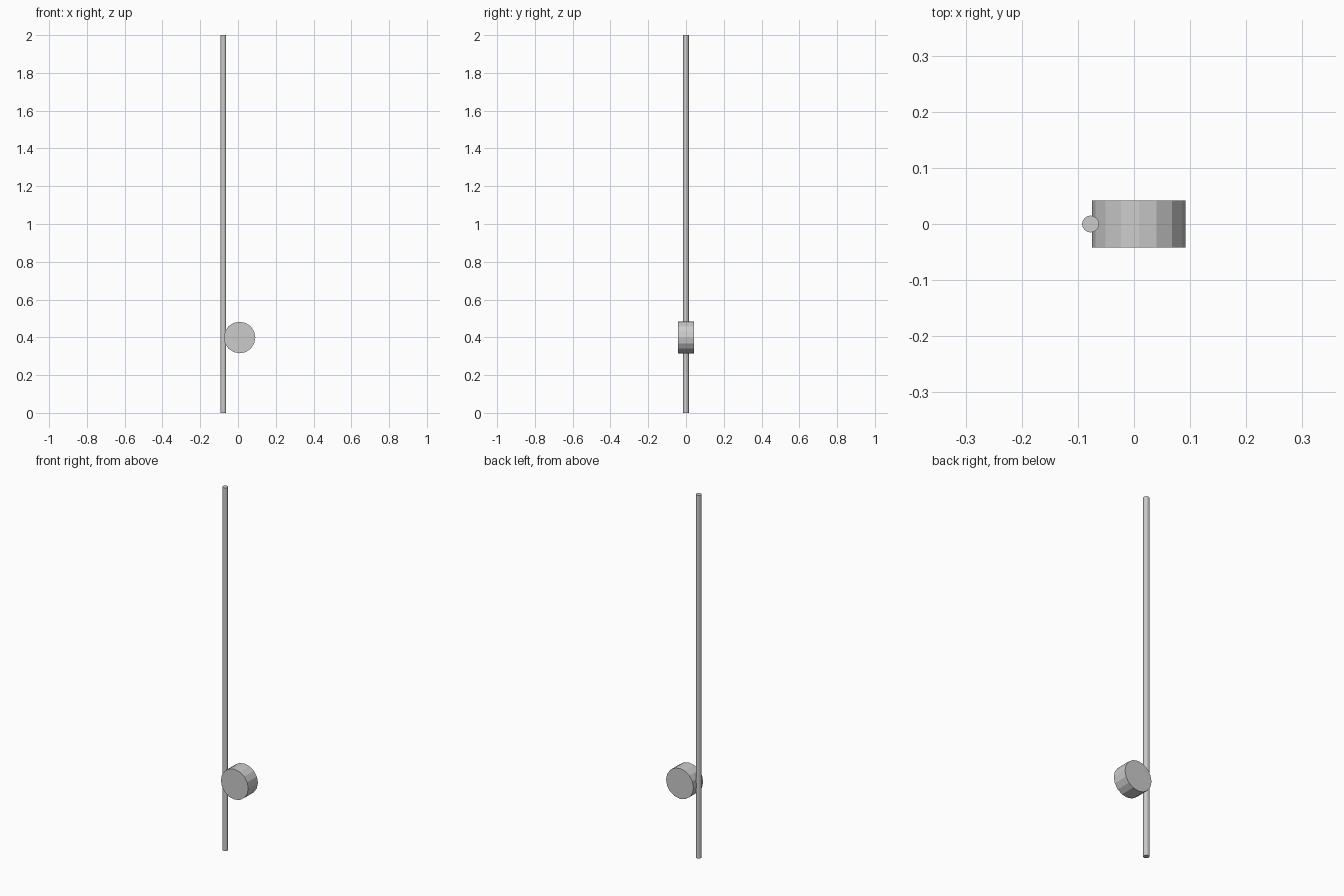
import bpy
from math import radians

if "Cube" in bpy.data.objects:
    bpy.data.objects.remove(bpy.data.objects["Cube"])


def cylinder(name, radius, depth, location, rotation=(0, 0, 0), sides=16):
    bpy.ops.mesh.primitive_cylinder_add(vertices=sides, radius=radius, depth=depth,
                                        location=location, rotation=rotation)
    obj = bpy.context.object
    obj.name = name
    return obj


# Tall upright rod
cylinder("pole", 0.015, 2.0, (-0.0775, 0.0, 1.0))

# Short drum on its side, overlapping the rod
cylinder("drum", 0.0835, 0.084, (0.0085, 0.0, 0.399), (radians(90), 0, 0))
